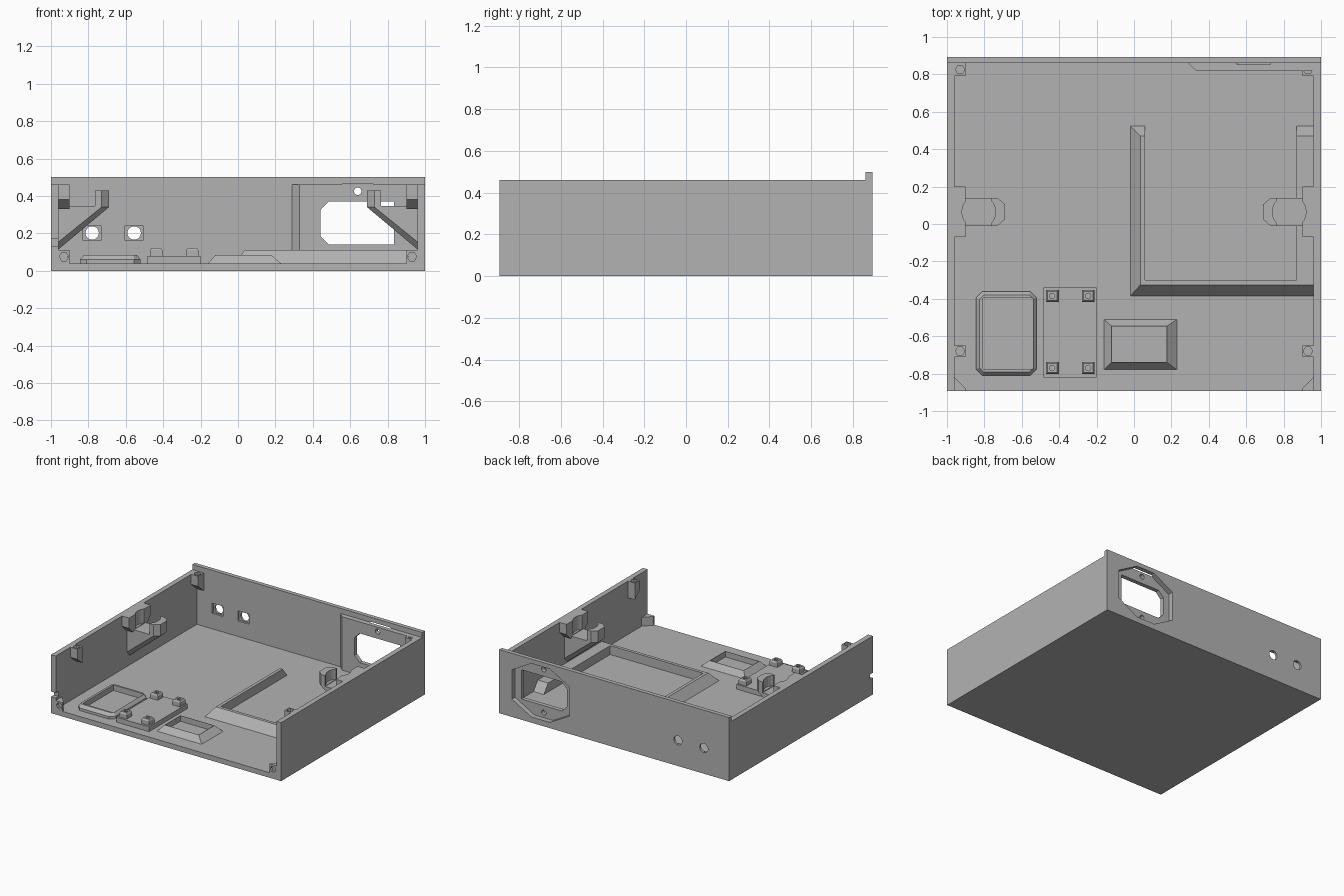
import bpy, bmesh, math

if "Cube" in bpy.data.objects:
    bpy.data.objects.remove(bpy.data.objects["Cube"])

grey = bpy.data.materials.new("grey plastic")
grey.diffuse_color = (0.45, 0.45, 0.45, 1)
grey.use_nodes = True
grey.node_tree.nodes["Principled BSDF"].inputs["Base Color"].default_value = grey.diffuse_color


def loft(name, loops, ring=False):
    """Skin matching loops of points; cap the ends, or close the skin as a ring."""
    bm = bmesh.new()
    rows = [[bm.verts.new(p) for p in loop] for loop in loops]
    n = len(rows[0])
    pairs = list(zip(rows, rows[1:] + rows[:1])) if ring else list(zip(rows, rows[1:]))
    for a, b in pairs:
        for i in range(n):
            j = (i + 1) % n
            bm.faces.new((a[i], a[j], b[j], b[i]))
    if not ring:
        bm.faces.new(rows[0])
        bm.faces.new(rows[-1])
    bmesh.ops.recalc_face_normals(bm, faces=bm.faces[:])
    me = bpy.data.meshes.new(name)
    bm.to_mesh(me)
    bm.free()
    me.materials.append(grey)
    ob = bpy.data.objects.new(name, me)
    bpy.context.collection.objects.link(ob)
    return ob


def rect(x0, x1, y0, y1, z):
    return [(x0, y0, z), (x1, y0, z), (x1, y1, z), (x0, y1, z)]


def box(name, x0, x1, y0, y1, z0, z1):
    return loft(name, [rect(x0, x1, y0, y1, z0), rect(x0, x1, y0, y1, z1)])


def along_y(name, pts, y0, y1):
    return loft(name, [[(x, y, z) for x, z in pts] for y in (y0, y1)])


def disc(cx, cy, r, n):
    return [(cx + r * math.cos(2 * math.pi * i / n), cy + r * math.sin(2 * math.pi * i / n))
            for i in range(n)]


def along_z(name, pts, z0, z1):
    return loft(name, [[(x, y, z) for x, y in pts] for z in (z0, z1)])


def cut(targets, cutter):
    for ob in targets:
        m = ob.modifiers.new("cut", 'BOOLEAN')
        m.operation, m.solver, m.object = 'DIFFERENCE', 'EXACT', cutter
        bpy.context.view_layer.objects.active = ob
        bpy.ops.object.modifier_apply(modifier=m.name)
    bpy.data.objects.remove(cutter)


# Case shell
Y = 0.893
box("floor", -1, 1, -Y, Y, 0, 0.04)
left = box("left_wall", -1, -0.96, -Y, 0.86, 0.04, 0.46)
box("right_wall", 0.96, 1, -Y, 0.86, 0.04, 0.46)
back = box("back_wall", -1, 1, 0.86, Y, 0.04, 0.5)
cut([left], box("notch_cutter", -1.1, -0.9, -1, -0.86, 0.13, 0.17))

# Thickened panel behind the power socket
panel = along_z("socket_panel", [(0.29, 0.86), (0.33, 0.82), (0.96, 0.82), (0.96, 0.86)], 0.04, 0.46)
cx, cz = 0.64, 0.255
flange = [(0.39, 0.14), (0.56, 0.045), (0.72, 0.045), (0.89, 0.14),
          (0.89, 0.37), (0.72, 0.465), (0.56, 0.465), (0.39, 0.37)]
cut([back, panel], along_y("flange_cutter", flange, 0.853, 1))
opening = [(0.44, 0.185), (0.485, 0.14), (0.835, 0.14), (0.835, 0.37), (0.485, 0.37), (0.44, 0.325)]
cut([back, panel], along_y("opening_cutter", opening, 0.7, 1))
for z in (0.085, 0.425):
    cut([back, panel], along_y("screw_cutter", disc(cx, z, 0.02, 16), 0.7, 1))

# Round jack holes with square pockets on the inside
for x in (-0.78, -0.555):
    cut([back], along_y("jack_cutter", disc(x, 0.202, 0.036, 20), 0.8, 1))
    cut([back], box("pocket_cutter", x - 0.048, x + 0.048, 0.8, 0.876, 0.162, 0.242))

for s, side in ((-1, "left"), (1, "right")):
    # Lid screw bosses with sloped undersides
    for label, y0, y1 in (("front", -0.71, -0.65), ("back", 0.79, 0.86)):
        prof = [(y0, 0.38), (y1, 0.38 - (y1 - y0) * 0.85), (y1, 0.46), (y0, 0.46)]
        boss = loft(f"{side}_{label}_boss", [[(s * x, y, z) for y, z in prof] for x in (0.9, 0.965)])
        cut([boss], along_z("hole_cutter", disc(s * 0.93, (y0 + y1) / 2, 0.025, 6), 0.39, 0.6))

    # Front corner gusset with a horizontal screw hole
    tri = [(s * 0.965, -Y), (s * 0.9, -Y), (s * 0.9, -0.88), (s * 0.965, -0.815)]
    gusset = along_z(f"{side}_corner_gusset", tri, 0.035, 0.11)
    cut([gusset], along_y("hole_cutter", disc(s * 0.93, 0.075, 0.025, 6), -1, -0.87))

    # Bracket: sloped arm with an upright lip and a curved seat
    loops = []
    for y, d in ((-0.01, 0.04), (0.025, 0), (0.105, 0), (0.14, 0.04)):
        prof = [(0.965, 0.11 + d), (0.69 + d, 0.34), (0.69 + d, 0.43),
                (0.765, 0.43), (0.765, 0.345), (0.965, 0.345)]
        loops.append([(s * x, y, z) for x, z in prof])
    arm = loft(f"{side}_bracket_arm", loops)
    rail = loft(f"{side}_bracket_base",
                [[(s * x, y, z) for y, z in ((-0.07, 0.38), (-0.02, 0.33), (0.15, 0.33),
                                             (0.2, 0.38), (0.2, 0.46), (-0.07, 0.46))]
                 for x in (0.9, 0.965)])
    cut([arm, rail], along_z("seat_cutter", disc(s * 0.83, 0.065, 0.09, 24), 0.35, 0.6))

# U-shaped retaining rail on the floor
low = [(-0.02, 0.525), (-0.02, -0.385), (0.965, -0.385), (0.965, 0.525),
       (0.87, 0.525), (0.87, -0.3), (0.06, -0.3), (0.06, 0.525)]
top = [(0.035, 0.47), (0.035, -0.325), (0.965, -0.325), (0.965, 0.47),
       (0.87, 0.47), (0.87, -0.3), (0.06, -0.3), (0.06, 0.47)]
loft("retaining_rail", [[(x, y, 0.039) for x, y in low], [(x, y, 0.11) for x, y in top]])

# Small frame with sloped outer sides
loft("small_frame", [rect(-0.16, 0.23, -0.78, -0.51, 0.039), rect(-0.12, 0.177, -0.74, -0.545, 0.085),
                     rect(-0.118, 0.174, -0.738, -0.547, 0.085), rect(-0.118, 0.174, -0.738, -0.547, 0.039)],
     ring=True)


# Tray frame with clipped corners
def clipped(x0, x1, y0, y1, c, z):
    return [(x0 + c, y0, z), (x1 - c, y0, z), (x1, y0 + c, z), (x1, y1 - c, z),
            (x1 - c, y1, z), (x0 + c, y1, z), (x0, y1 - c, z), (x0, y0 + c, z)]


loft("tray_frame", [clipped(-0.845, -0.52, -0.81, -0.36, 0.035, 0.039),
                    clipped(-0.845, -0.52, -0.81, -0.36, 0.035, 0.06),
                    clipped(-0.825, -0.54, -0.79, -0.38, 0.02, 0.083),
                    clipped(-0.808, -0.54, -0.775, -0.395, 0.001, 0.083),
                    clipped(-0.808, -0.54, -0.775, -0.395, 0.001, 0.039)], ring=True)

# Board mount with four drilled posts
box("board_mount", -0.485, -0.2, -0.82, -0.34, 0.039, 0.078)
for x in (-0.438, -0.245):
    for y in (-0.385, -0.77):
        r = 0.033
        post = loft("board_post", [rect(x - r, x + r, y - r, y + r, 0.075),
                                   rect(x - r, x + r, y - r, y + r, 0.11),
                                   rect(x - 0.025, x + 0.025, y - 0.025, y + 0.025, 0.122)])
        cut([post], along_z("hole_cutter", disc(x, y, 0.015, 8), 0.085, 0.2))
